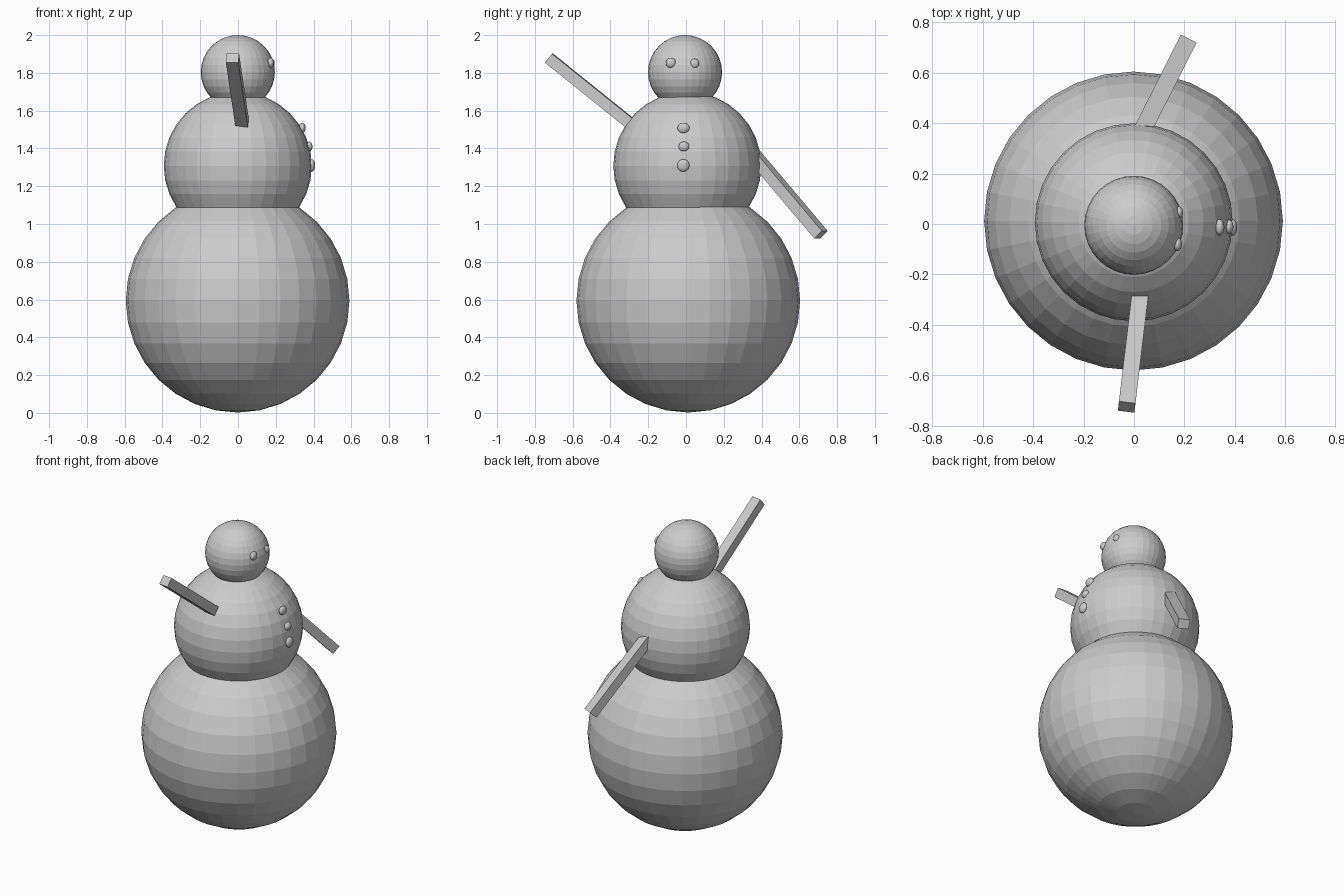
import bpy
from mathutils import Vector

if "Cube" in bpy.data.objects:
    bpy.data.objects.remove(bpy.data.objects["Cube"], do_unlink=True)

# Single plain material
grey = bpy.data.materials.new("plain_grey")
grey.use_nodes = True
colour = (0.6, 0.6, 0.6, 1)
grey.diffuse_color = colour
grey.node_tree.nodes["Principled BSDF"].inputs["Base Color"].default_value = colour


def ball(name, centre, size):
    """Faceted ball with half-sizes along each axis."""
    bpy.ops.mesh.primitive_uv_sphere_add(segments=32, ring_count=16, radius=1, location=centre)
    ob = bpy.context.object
    ob.name = name
    ob.scale = size
    ob.data.materials.append(grey)
    return ob


def stick(name, inner, tip, width, height):
    """Square-cut bar running from inner to tip, kept level across its width."""
    inner, tip = Vector(inner), Vector(tip)
    axis = tip - inner
    bpy.ops.mesh.primitive_cube_add(size=1, location=(inner + tip) / 2)
    ob = bpy.context.object
    ob.name = name
    ob.rotation_euler = axis.to_track_quat('Y', 'Z').to_euler()
    ob.scale = (width, axis.length, height)
    ob.data.materials.append(grey)
    return ob


# Stacked snow balls
ball("lower_body", (-0.002, 0.012, 0.594), (0.592,) * 3)
ball("upper_body", (-0.001, 0.007, 1.308), (0.392,) * 3)
ball("head", (-0.001, -0.005, 1.804), (0.196,) * 3)

# Buttons down the chest, on the +x side
ball("top_button", (0.34, -0.013, 1.508), (0.018, 0.032, 0.028))
ball("middle_button", (0.376, -0.011, 1.41), (0.018, 0.028, 0.026))
ball("bottom_button", (0.391, -0.014, 1.31), (0.018, 0.032, 0.033))

# Eyes
ball("eye_a", (0.172, -0.08, 1.853), (0.018, 0.027, 0.027))
ball("eye_b", (0.178, 0.045, 1.85), (0.016, 0.024, 0.025))

# Arms: one raised, one hanging
stick("raised_arm", (0.033, -0.205, 1.46), (-0.029, -0.725, 1.878), 0.066, 0.06)
stick("lowered_arm", (-0.005, 0.295, 1.44), (0.207, 0.715, 0.943), 0.07, 0.06)
